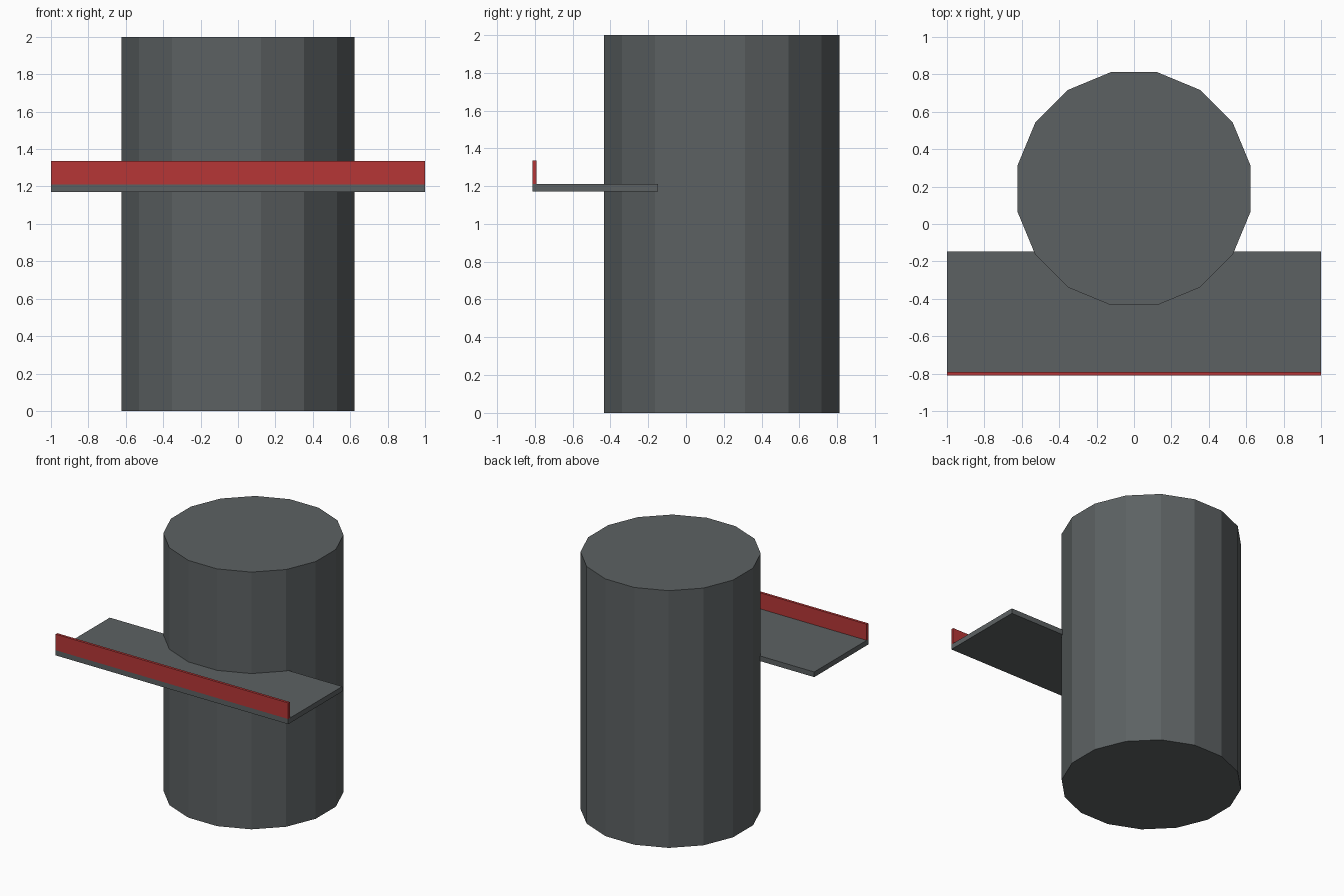
import bpy
import math

if "Cube" in bpy.data.objects:
    bpy.data.objects.remove(bpy.data.objects["Cube"])


def material(name, rgb):
    mat = bpy.data.materials.new(name)
    mat.diffuse_color = (*rgb, 1.0)
    mat.use_nodes = True
    mat.node_tree.nodes["Principled BSDF"].inputs["Base Color"].default_value = mat.diffuse_color
    return mat


def box(name, lo, hi, mat):
    """Box spanning two opposite corners."""
    centre = [(a + b) / 2 for a, b in zip(lo, hi)]
    bpy.ops.mesh.primitive_cube_add(size=1, location=centre)
    obj = bpy.context.object
    obj.name = name
    obj.scale = [b - a for a, b in zip(lo, hi)]
    bpy.ops.object.transform_apply(location=False, rotation=False, scale=True)
    obj.data.materials.append(mat)
    return obj


grey = material("slate grey", (0.108, 0.121, 0.124))
red = material("red", (0.47, 0.037, 0.037))

# Sixteen-sided column with a flat side facing the front
bpy.ops.mesh.primitive_cylinder_add(
    vertices=16, radius=0.635, depth=2.0,
    location=(0, 0.189, 1.0), rotation=(0, 0, math.pi / 16))
column = bpy.context.object
column.name = "column"
column.data.materials.append(grey)

# Platform running through the front of the column
box("platform", (-1.0, -0.811, 1.171), (1.0, -0.147, 1.211), grey)

# Upright board along the platform's front edge
box("front_board", (-1.0, -0.811, 1.211), (1.0, -0.791, 1.336), red)
